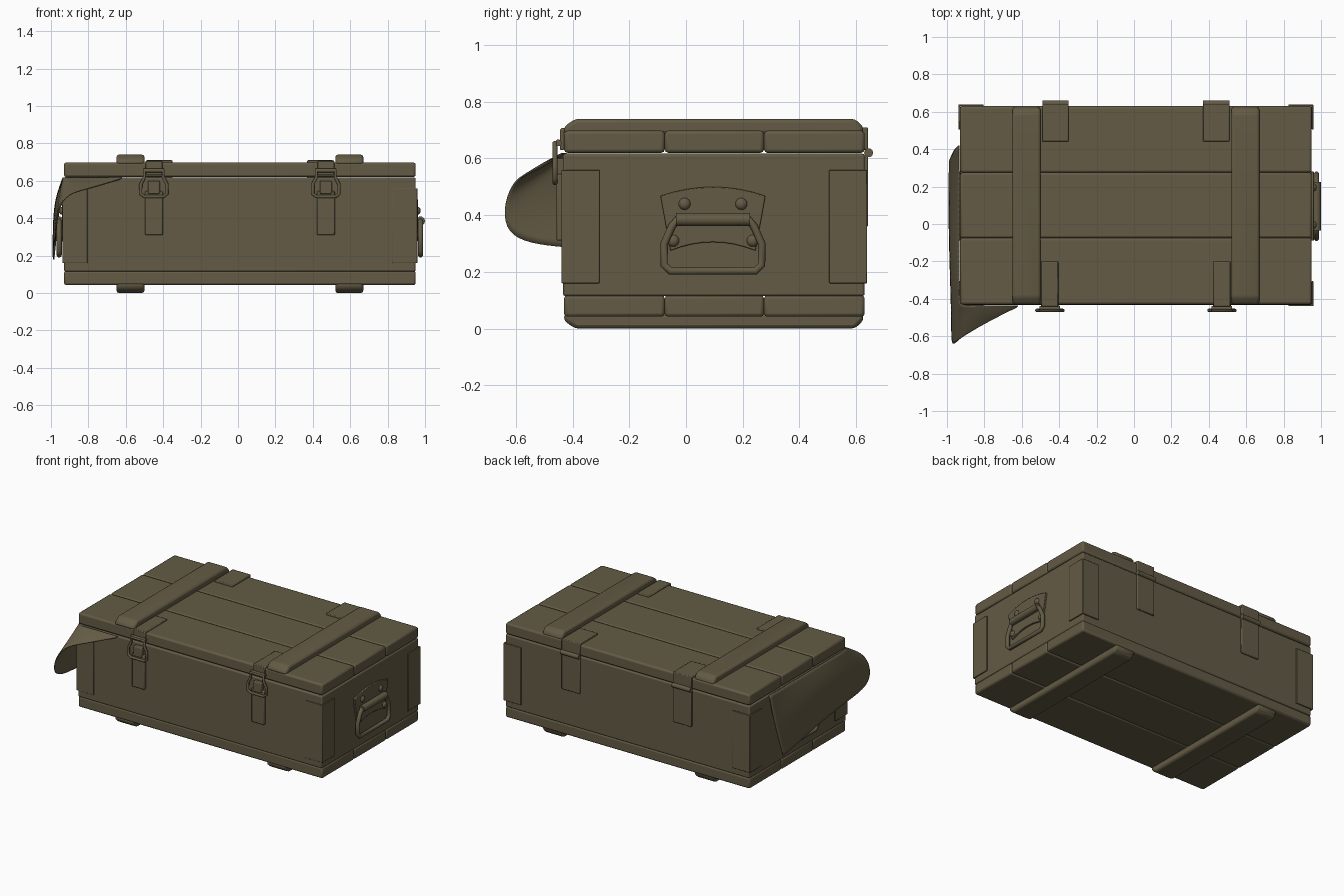
import bpy, bmesh, math
from mathutils import Vector

cube = bpy.data.objects.get("Cube")
if cube:
    bpy.data.objects.remove(cube, do_unlink=True)

olive = bpy.data.materials.new("olive_drab")
olive.use_nodes = True
COLOUR = (0.125, 0.104, 0.059, 1)
olive.diffuse_color = COLOUR
bsdf = olive.node_tree.nodes["Principled BSDF"]
bsdf.inputs["Base Color"].default_value = COLOUR
bsdf.inputs["Roughness"].default_value = 0.8

X0, X1, Y0, Y1 = -0.93, 0.95, -0.43, 0.63
MID = (X0 + X1) / 2


def finish(name, bm, bevel=0.0, segments=2, smooth=True):
    bmesh.ops.recalc_face_normals(bm, faces=bm.faces)
    mesh = bpy.data.meshes.new(name)
    bm.to_mesh(mesh)
    bm.free()
    mesh.materials.append(olive)
    ob = bpy.data.objects.new(name, mesh)
    bpy.context.collection.objects.link(ob)
    if bevel:
        mod = ob.modifiers.new("bevel", 'BEVEL')
        mod.width, mod.segments = bevel, segments
        mod.limit_method = 'ANGLE'
    if smooth:
        bpy.ops.object.select_all(action='DESELECT')
        ob.select_set(True)
        bpy.context.view_layer.objects.active = ob
        bpy.ops.object.shade_smooth_by_angle(angle=math.radians(35))
    return ob


def box(name, x, y, z, bevel=0.0, segments=2):
    bm = bmesh.new()
    bmesh.ops.create_cube(bm, size=1)
    for v in bm.verts:
        v.co = [lo + (c + 0.5) * (hi - lo) for c, (lo, hi) in zip(v.co, (x, y, z))]
    return finish(name, bm, bevel, segments)


def prism(name, profile, place, lo, hi, bevel=0.0):
    """Extrude a 2D profile; place maps (u, v, depth) to a point."""
    bm = bmesh.new()
    face = bm.faces.new([bm.verts.new(place(u, v, lo)) for u, v in profile])
    shift = Vector(place(0, 0, hi)) - Vector(place(0, 0, lo))
    ext = bmesh.ops.extrude_face_region(bm, geom=[face])
    bmesh.ops.translate(bm, vec=shift, verts=[g for g in ext["geom"] if isinstance(g, bmesh.types.BMVert)])
    return finish(name, bm, bevel)


def rod(name, points, radius, closed=False):
    curve = bpy.data.curves.new(name, 'CURVE')
    curve.dimensions = '3D'
    curve.bevel_depth, curve.bevel_resolution = radius, 3
    curve.use_fill_caps = True
    spline = curve.splines.new('POLY')
    spline.points.add(len(points) - 1)
    for p, co in zip(spline.points, points):
        p.co = (*co, 1)
    spline.use_cyclic_u = closed
    curve.materials.append(olive)
    ob = bpy.data.objects.new(name, curve)
    bpy.context.collection.objects.link(ob)
    return ob


def yz(u, v, d):
    return (d, u, v)


def xy(u, v, d):
    return (u, v, d)


# Crate body, with planks for the lid and floor
box("crate_body", (X0, X1), (Y0 - 0.004, Y1), (0.115, 0.617), 0.008)
seams = [Y0, -0.075, 0.275, Y1]
for i, (a, b) in enumerate(zip(seams, seams[1:])):
    box(f"lid_plank_{i}", (X0, X1), (a, b), (0.62, 0.698), 0.012)
    box(f"floor_plank_{i}", (X0, X1), (a, b), (0.042, 0.118), 0.012)

# Battens across the lid and the floor, with sloped ends
for side, a in (("right", -0.65), ("left", 0.52)):
    for level, base, tip in (("lid", 0.685, 0.74), ("floor", 0.055, 0.0)):
        outline = [(Y0, base), (Y1 - 0.005, base), (Y1 - 0.005, (base + tip) / 2),
                   (Y1 - 0.035, tip), (Y0 + 0.04, tip), (Y0, (base + tip) / 2)]
        prism(f"{level}_batten_{side}", outline, yz, a, a + 0.15, 0.018)

# Angle plates on the four upright corners
T, LEG = 0.009, 0.125
for x, sx in ((X0, 1), (X1, -1)):
    for y, sy in ((Y0, 1), (Y1, -1)):
        shape = [(-T, -T), (LEG, -T), (LEG, 0), (0, 0), (0, LEG), (-T, LEG)]
        prism("corner_plate", [(x + sx * u, y + sy * v) for u, v in shape], xy, 0.16, 0.56, 0.003)

# Front latches
for x in (-0.45, 0.47):
    box("latch_lid_strap", (x - 0.045, x + 0.045), (Y0 - 0.01, -0.2), (0.69, 0.708), 0.005)
    box("latch_lid_lip", (x - 0.045, x + 0.045), (Y0 - 0.014, Y0), (0.63, 0.705), 0.004)
    box("latch_lever", (x - 0.048, x + 0.048), (Y0 - 0.027, Y0), (0.31, 0.545), 0.006)
    box("latch_hinge_block", (x - 0.032, x + 0.032), (Y0 - 0.036, Y0), (0.53, 0.6), 0.006)
    rod("latch_hook", [(x - 0.055, Y0 - 0.02, 0.655), (x + 0.055, Y0 - 0.02, 0.655)], 0.012)
    loop = [(-0.07, 0.53), (-0.05, 0.515), (0.05, 0.515), (0.07, 0.53),
            (0.07, 0.58), (0.05, 0.62), (0.05, 0.655), (-0.05, 0.655), (-0.05, 0.62), (-0.07, 0.58)]
    rod("latch_loop", [(x + u, Y0 - 0.032, v) for u, v in loop], 0.009, True)

# Back hinges
for x in (-0.42, 0.44):
    w = (x - 0.07, x + 0.07)
    box("hinge_lid_leaf", w, (0.44, Y1 + 0.012), (0.69, 0.71), 0.005)
    box("hinge_lid_drop", w, (Y1 - 0.01, Y1 + 0.012), (0.63, 0.708), 0.005)
    box("hinge_back_leaf", w, (Y1 - 0.01, Y1 + 0.012), (0.36, 0.61), 0.005)
    rod("hinge_pin", [(w[0], Y1 + 0.014, 0.62), (w[1], Y1 + 0.014, 0.62)], 0.016)

# Carrying handles on both ends
HY = 0.095
for side, s in (("left", 1), ("right", -1)):
    def out(d):
        return MID + s * (X1 - MID + d)

    arc = [i / 8 * 2 - 1 for i in range(9)]
    plate = [(HY + 0.185 * t, 0.5 - 0.032 * t * t) for t in arc]
    plate += [(HY - 0.15 * t, 0.305 - 0.03 * t * t) for t in arc]
    prism(f"handle_plate_{side}", plate, yz, out(-0.01), out(0.012), 0.003)
    bail = [(0.125, 0.385), (0.145, 0.36), (0.172, 0.3), (0.172, 0.225), (0.15, 0.203)]
    path = [(out(0.026), HY + u, v) for u, v in bail]
    path += [(out(0.026), HY - u, v) for u, v in reversed(bail)]
    rod(f"handle_bail_{side}", path, 0.014, True)
    rod(f"handle_grip_{side}", [(out(0.026), HY - 0.13, 0.385), (out(0.026), HY + 0.13, 0.385)], 0.024)
    for u, v in ((0.1, 0.44), (0.14, 0.31)):
        for m in (-1, 1):
            bm = bmesh.new()
            bmesh.ops.create_uvsphere(bm, u_segments=12, v_segments=8, radius=0.021)
            bmesh.ops.scale(bm, vec=(0.7, 1, 1), verts=bm.verts)
            bmesh.ops.translate(bm, vec=(out(0.012), HY + m * u, v), verts=bm.verts)
            finish(f"handle_rivet_{side}", bm)

# Cloth corner hanging out from under the lid: top, middle and hem of each fold
folds = [((-0.62, -0.437, 0.617), (-0.625, -0.442, 0.613), (-0.63, -0.446, 0.609)),
         ((-0.78, -0.437, 0.617), (-0.79, -0.485, 0.59), (-0.80, -0.53, 0.555)),
         ((-0.92, -0.437, 0.617), (-0.94, -0.53, 0.575), (-0.955, -0.625, 0.525)),
         ((-0.935, -0.42, 0.617), (-0.965, -0.54, 0.46), (-0.975, -0.665, 0.315)),
         ((-0.935, -0.28, 0.617), (-0.98, -0.36, 0.48), (-0.975, -0.44, 0.285)),
         ((-0.935, -0.05, 0.617), (-0.99, -0.1, 0.48), (-0.985, -0.15, 0.27)),
         ((-0.935, 0.2, 0.617), (-0.985, 0.19, 0.45), (-0.992, 0.17, 0.215)),
         ((-0.935, 0.42, 0.617), (-0.96, 0.4, 0.42), (-0.985, 0.34, 0.18))]
bm = bmesh.new()
rows = [[bm.verts.new(p) for p in fold] for fold in folds]
for a, b in zip(rows, rows[1:]):
    for j in range(2):
        bm.faces.new((a[j], a[j + 1], b[j + 1], b[j]))
cloth = finish("cloth_flap", bm)
sub = cloth.modifiers.new("soften", 'SUBSURF')
sub.levels = sub.render_levels = 3
sub.boundary_smooth = 'PRESERVE_CORNERS'
thick = cloth.modifiers.new("thickness", 'SOLIDIFY')
thick.thickness, thick.offset = 0.006, 0
